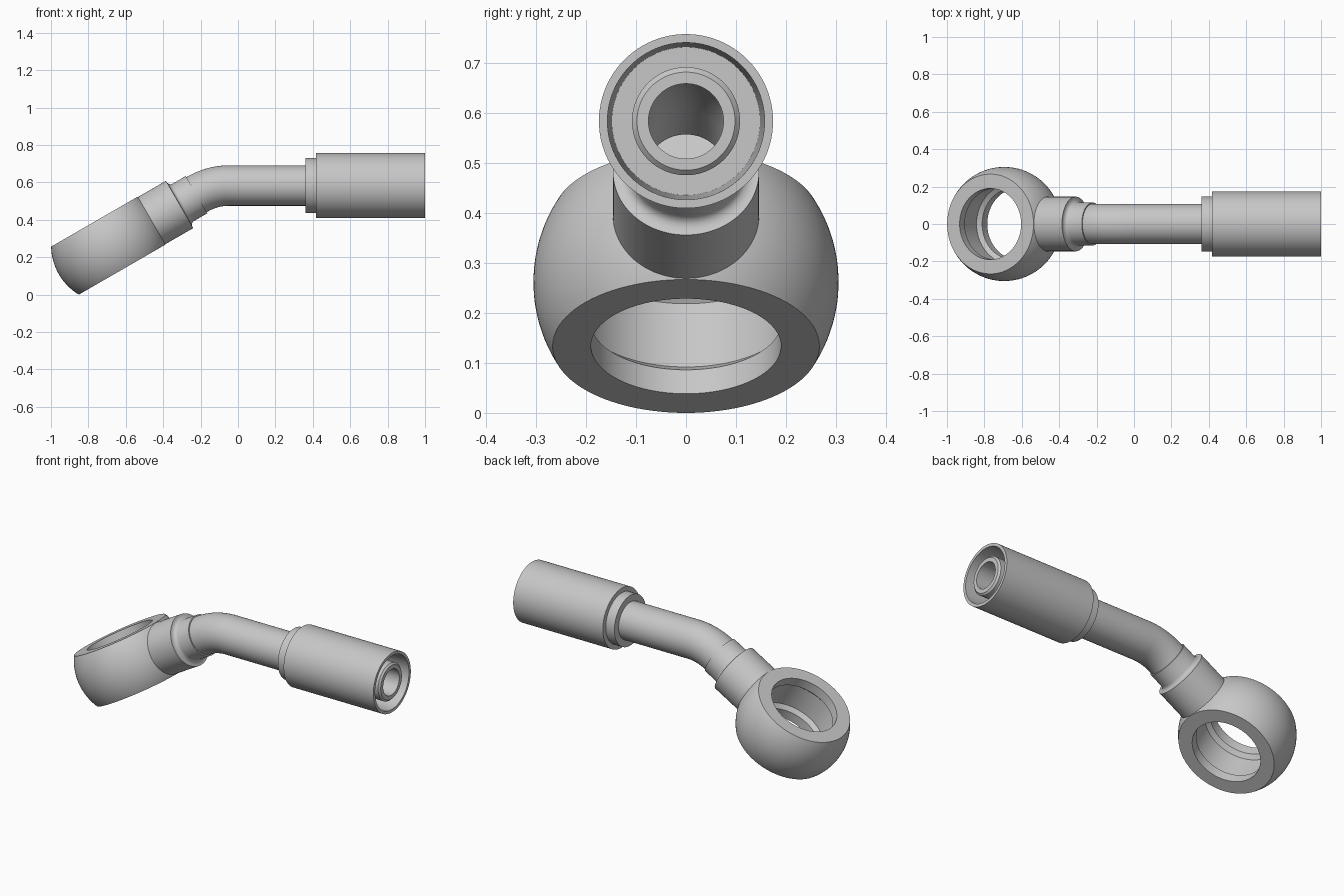
import bpy, bmesh
from math import sin, cos, pi, radians, sqrt, tan
from mathutils import Vector

cube = bpy.data.objects.get("Cube")
if cube:
    bpy.data.objects.remove(cube, do_unlink=True)

# Plain steel
steel = bpy.data.materials.new("grey_steel")
steel.use_nodes = True
colour = (0.57, 0.57, 0.57, 1)
steel.diffuse_color = colour
steel.node_tree.nodes["Principled BSDF"].inputs["Base Color"].default_value = colour

SIDES = 96
TILT = radians(30)
BALL = Vector((-0.694, 0, 0.2615))      # centre of the eye
AXIS_Z = 0.583                          # height of the straight tube
NECK_DIR = Vector((cos(TILT), 0, sin(TILT)))


def loft(name, stations, closed=True):
    """Join circles (centre, axis angle in the xz plane, radius) into a skin."""
    bm = bmesh.new()
    rings = []
    for centre, angle, r in stations:
        up = Vector((-sin(angle), 0, cos(angle)))
        side = Vector((0, 1, 0))
        rings.append([bm.verts.new(centre + r * (side * cos(t) + up * sin(t)))
                      for t in (2 * pi * i / SIDES for i in range(SIDES))])
    pairs = list(zip(rings, rings[1:]))
    if closed:
        pairs.append((rings[-1], rings[0]))
    else:
        bm.faces.new(rings[0])
        bm.faces.new(rings[-1])
    for a, b in pairs:
        for i in range(SIDES):
            j = (i + 1) % SIDES
            bm.faces.new((a[i], a[j], b[j], b[i]))
    bmesh.ops.recalc_face_normals(bm, faces=bm.faces)
    mesh = bpy.data.meshes.new(name)
    bm.to_mesh(mesh)
    bm.free()
    mesh.materials.append(steel)
    obj = bpy.data.objects.new(name, mesh)
    bpy.context.collection.objects.link(obj)
    bpy.ops.object.select_all(action='DESELECT')
    obj.select_set(True)
    bpy.context.view_layer.objects.active = obj
    bpy.ops.object.shade_smooth_by_angle(angle=radians(30))
    return obj


def turned(name, origin, angle, profile, closed=True):
    """Lathe a (distance, radius) profile along an axis in the xz plane."""
    axis = Vector((cos(angle), 0, sin(angle)))
    return loft(name, [(origin + axis * s, angle, r) for s, r in profile], closed)


# Eye: ball cut flat on both sides, with a grooved through hole
R, HALF, HOLE, GROOVE, LIP = 0.305, 0.148, 0.19, 0.213, 0.055
heights = [HALF * (k / 12 - 1) for k in range(25)]
eye = [(h, sqrt(R * R - h * h)) for h in heights]
eye += [(HALF, HOLE), (HALF - LIP, HOLE), (HALF - LIP - 0.02, GROOVE),
        (LIP + 0.02 - HALF, GROOVE), (LIP - HALF, HOLE), (-HALF, HOLE)]
turned("eye_ring", BALL, TILT + pi / 2, eye)

# Neck with a small fillet down to the tube socket
turned("neck", BALL, TILT, [
    (0.23, 0.146), (0.441, 0.146), (0.441, 0.135), (0.445, 0.124),
    (0.453, 0.117), (0.463, 0.115), (0.5455, 0.115), (0.5455, 0.09),
    (0.44, 0.09)], closed=False)

# Bent tube: path from the socket, round the bend, to the open tip
TUBE, BORE, TANGENT, TIP = 0.108, 0.075, 0.09, 0.995
corner = BALL + NECK_DIR * ((AXIS_Z - BALL.z) / sin(TILT))
bend_r = TANGENT / tan(TILT / 2)
pivot = corner + Vector((TANGENT, 0, -bend_r))
path = [(BALL + NECK_DIR * 0.46, TILT)]
for k in range(17):
    a = TILT * (1 - k / 16)
    path.append((pivot + bend_r * Vector((-sin(a), 0, cos(a))), a))
path.append((Vector((TIP - 0.01, 0, AXIS_Z)), 0))
tip = Vector((TIP, 0, AXIS_Z))
outer = [(p, a, TUBE) for p, a in path]
inner = [(p, a, BORE) for p, a in reversed(path)]
loft("bent_tube", outer + [(tip, 0, 0.098), (tip, 0, BORE)] + inner)

# Crimp sleeve with collar and deep open end
turned("crimp_sleeve", Vector((0, 0, AXIS_Z)), 0, [
    (0.362, 0.1), (0.362, 0.147), (0.418, 0.147), (0.418, 0.174),
    (1.0, 0.174), (1.0, 0.157), (0.46, 0.148), (0.46, 0.1)])
